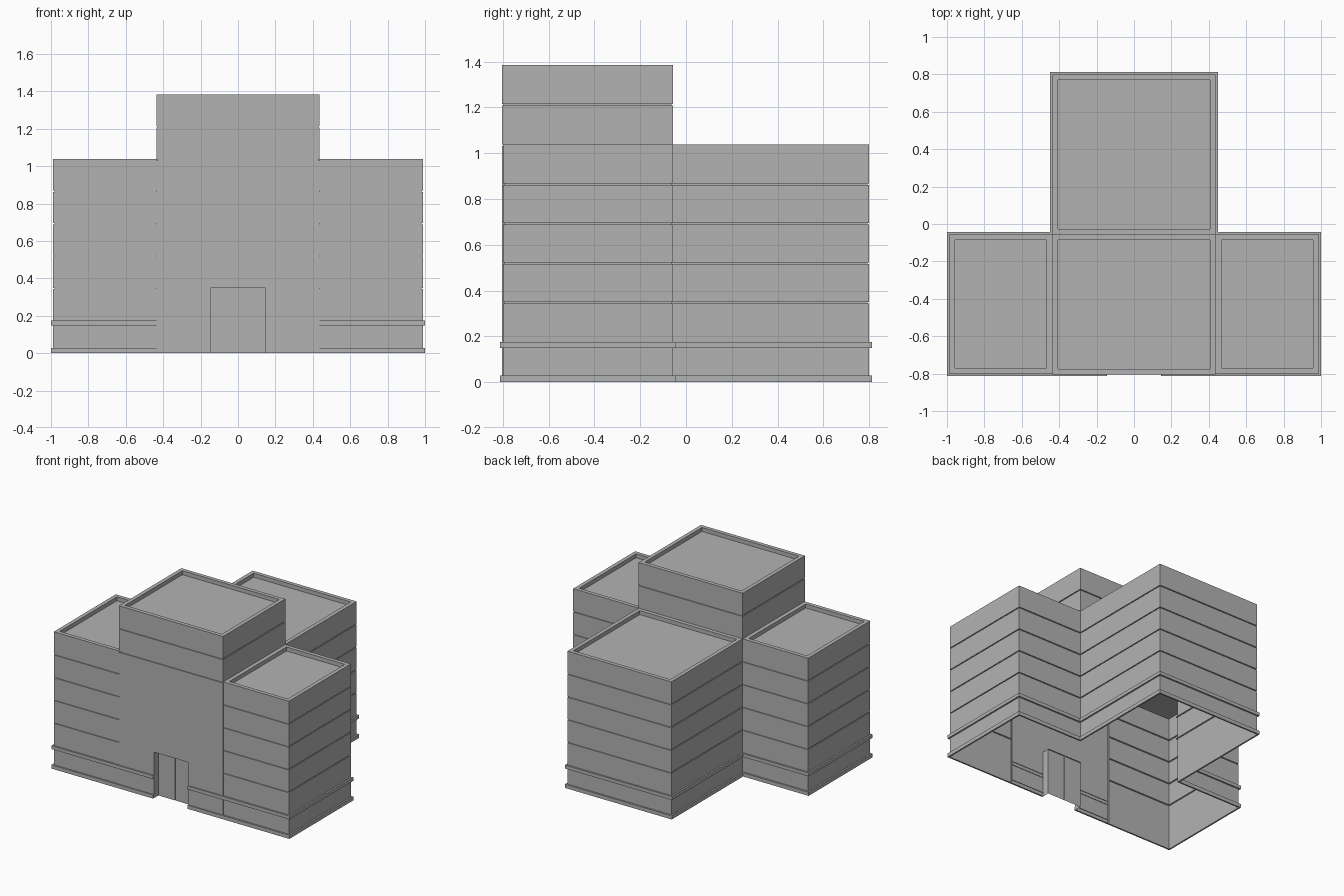
import bpy
import bmesh
from mathutils import Vector

cube = bpy.data.objects.get("Cube")
if cube:
    bpy.data.objects.remove(cube, do_unlink=True)

# Single concrete colour
GREY = (0.45, 0.45, 0.45, 1)
concrete = bpy.data.materials.new("concrete grey")
concrete.use_nodes = True
concrete.diffuse_color = GREY
bsdf = concrete.node_tree.nodes["Principled BSDF"]
bsdf.inputs["Base Color"].default_value = GREY
bsdf.inputs["Roughness"].default_value = 0.8

# Main dimensions
HALF, CORE = 0.988, 0.437          # half widths of the whole block and the core
FRONT, MID, BACK = -0.80, -0.056, 0.80
PROUD = FRONT - 0.004              # core front stands slightly forward
STOREY = 0.173
LOW, HIGH = 6 * STOREY, 8 * STOREY
DOOR_X, DOOR_Z = 0.145, 0.35
GROOVE = 0.007


def offset_path(path, dist, closed):
    """Offset a right-angled plan path outwards (counter-clockwise order)."""
    pts = [Vector(p) for p in path]
    n = len(pts)
    normals = []
    for i in range(n if closed else n - 1):
        d = (pts[(i + 1) % n] - pts[i]).normalized()
        normals.append(Vector((d.y, -d.x)))
    result = []
    for i, p in enumerate(pts):
        if closed:
            move = normals[i - 1] + normals[i]
        elif i == 0:
            move = normals[0]
        elif i == n - 1:
            move = normals[-1]
        else:
            move = normals[i - 1] + normals[i]
        result.append(p + move * dist)
    return result


def loft(name, path, profile, closed=False, cap=False, ends=False):
    """Sweep an (offset, height) profile along a plan path."""
    bm = bmesh.new()
    rings = [[bm.verts.new((p.x, p.y, z)) for p in offset_path(path, off, closed)]
             for off, z in profile]
    n = len(path)
    for low, up in zip(rings, rings[1:]):
        for i in range(n if closed else n - 1):
            j = (i + 1) % n
            bm.faces.new((low[i], low[j], up[j], up[i]))
    if cap:
        bm.faces.new(rings[-1])
    if ends:
        bm.faces.new([r[0] for r in rings])
        bm.faces.new([r[-1] for r in reversed(rings)])
    mesh = bpy.data.meshes.new(name)
    bm.to_mesh(mesh)
    bm.free()
    mesh.materials.append(concrete)
    obj = bpy.data.objects.new(name, mesh)
    bpy.context.collection.objects.link(obj)
    return obj


def grooved(z0, z1, joints):
    """Wall profile with a thin recessed joint at each storey height."""
    prof = [(0, z0)]
    h = GROOVE / 2
    for z in joints:
        prof += [(0, z - h), (-GROOVE, z - h), (-GROOVE, z + h), (0, z + h)]
    return prof + [(0, z1)]


def rect(x0, x1, y0, y1):
    return [(x0, y0), (x1, y0), (x1, y1), (x0, y1)]


def t_plan(start):
    """T-shaped plan, open across the front between -start and +start."""
    half = [(start, FRONT), (HALF, FRONT), (HALF, MID), (CORE, MID), (CORE, BACK)]
    return half + [(-x, y) for x, y in reversed(half)]


# Outer walls of the side and back wings
loft("wing_walls", t_plan(CORE), grooved(0, LOW, [STOREY * k for k in range(2, 6)]))

# Core front at entrance level, with recessed double door and centre seam
DOOR_Y = PROUD + 0.055
side = [(-CORE, FRONT + 0.01), (-CORE, PROUD), (-DOOR_X, PROUD), (-DOOR_X, DOOR_Y),
        (-0.004, DOOR_Y), (-0.004, DOOR_Y + 0.006)]
loft("entrance_front", side + [(-x, y) for x, y in reversed(side)],
     [(0, 0), (0, DOOR_Z)])

# Underside above the door
head = loft("door_head", rect(-DOOR_X, DOOR_X, PROUD, DOOR_Y + 0.006),
            [(0, DOOR_Z), (0, DOOR_Z + 0.004)], closed=True, cap=True)

# Plain core front above the entrance
loft("core_front", [(-CORE, FRONT + 0.01), (-CORE, PROUD), (CORE, PROUD), (CORE, FRONT + 0.01)],
     [(0, DOOR_Z), (0, LOW - GROOVE), (-GROOVE, LOW - GROOVE), (-GROOVE, LOW)])

# Raised tower storeys
tower = rect(-CORE, CORE, PROUD, MID)
loft("tower_walls", tower,
     [(-GROOVE, LOW - GROOVE), (-GROOVE, LOW), (0, LOW)] + grooved(LOW, HIGH, [7 * STOREY])[1:],
     closed=True)

# Roofs with parapet rims
roofs = {
    "left_roof": (rect(CORE, HALF, FRONT, MID), LOW),
    "right_roof": (rect(-HALF, -CORE, FRONT, MID), LOW),
    "back_roof": (rect(-CORE, CORE, MID, BACK), LOW),
    "tower_roof": (tower, HIGH),
}
for name, (plan, z) in roofs.items():
    loft(name, plan, [(0, z), (-0.03, z), (-0.03, z - 0.03)], closed=True, cap=True)

# Projecting bands around the ground floor, broken at the door
for name, z0, z1 in (("base_band", 0, 0.028), ("ground_floor_band", 0.148, 0.174)):
    loft(name, t_plan(DOOR_X), [(0, z0), (0.012, z0), (0.012, z1), (0, z1)], ends=True)
